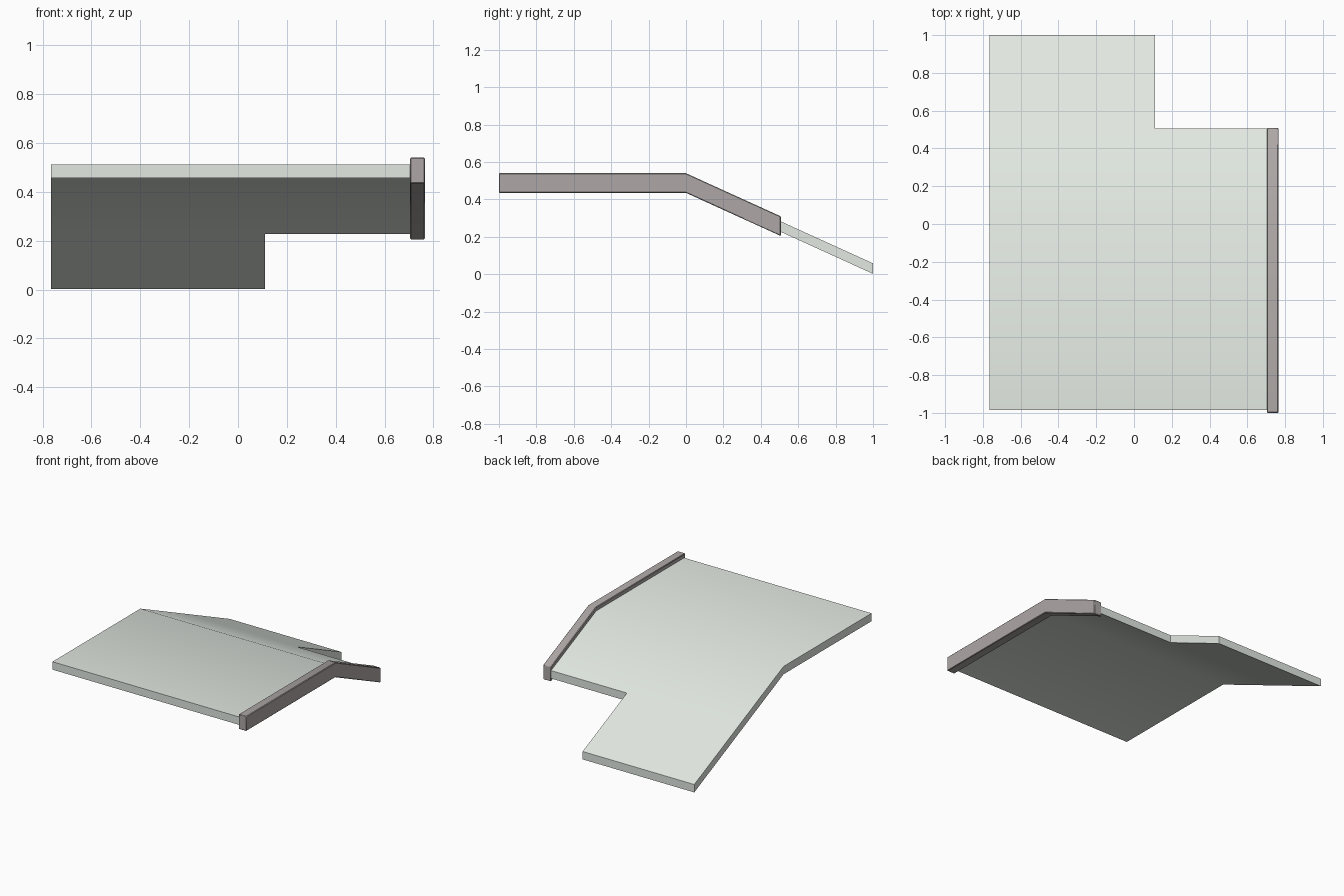
import bpy, bmesh, math

if "Cube" in bpy.data.objects:
    bpy.data.objects.remove(bpy.data.objects["Cube"])

SLOPE = 0.455


def drop(y):
    # flat in front of the ridge line, falling away behind it
    return -SLOPE * max(y, 0.0)


def folded_sheet(name, xs, ys, top, thick, color, skip=(), bevel=0.0):
    bm = bmesh.new()
    grid = [[bm.verts.new((x, y, top + drop(y))) for y in ys] for x in xs]
    for i in range(len(xs) - 1):
        for j in range(len(ys) - 1):
            if (i, j) not in skip:
                bm.faces.new((grid[i][j], grid[i + 1][j],
                              grid[i + 1][j + 1], grid[i][j + 1]))
    bmesh.ops.delete(bm, geom=[v for v in bm.verts if not v.link_faces], context='VERTS')
    # plumb thickness, so the ends are cut vertically
    ext = bmesh.ops.extrude_face_region(bm, geom=bm.faces[:], use_keep_orig=True)
    low = [g for g in ext["geom"] if isinstance(g, bmesh.types.BMVert)]
    bmesh.ops.translate(bm, vec=(0, 0, -thick), verts=low)
    bmesh.ops.recalc_face_normals(bm, faces=bm.faces[:])
    me = bpy.data.meshes.new(name)
    bm.to_mesh(me)
    bm.free()
    ob = bpy.data.objects.new(name, me)
    bpy.context.collection.objects.link(ob)
    mat = bpy.data.materials.new(name + "_paint")
    mat.diffuse_color = color
    mat.use_nodes = True
    mat.node_tree.nodes["Principled BSDF"].inputs["Base Color"].default_value = mat.diffuse_color
    me.materials.append(mat)
    if bevel:
        mod = ob.modifiers.new("soft_edges", 'BEVEL')
        mod.width = bevel
        mod.segments = 1
        mod.limit_method = 'ANGLE'
        mod.angle_limit = math.radians(40)
    bpy.ops.object.select_all(action='DESELECT')
    ob.select_set(True)
    bpy.context.view_layer.objects.active = ob
    bpy.ops.object.shade_smooth_by_angle(angle=math.radians(30))
    return ob


# roof panel with the rear right corner notched out
folded_sheet("roof_panel", (-0.765, 0.11, 0.705), (-0.985, 0, 0.505, 1.0),
             0.513, 0.056, (0.76, 0.81, 0.76, 1), skip={(1, 2)})

# edge trim board along the right side
folded_sheet("edge_trim", (0.704, 0.765), (-1.0, 0, 0.507),
             0.54, 0.105, (0.42, 0.39, 0.38, 1), bevel=0.004)
